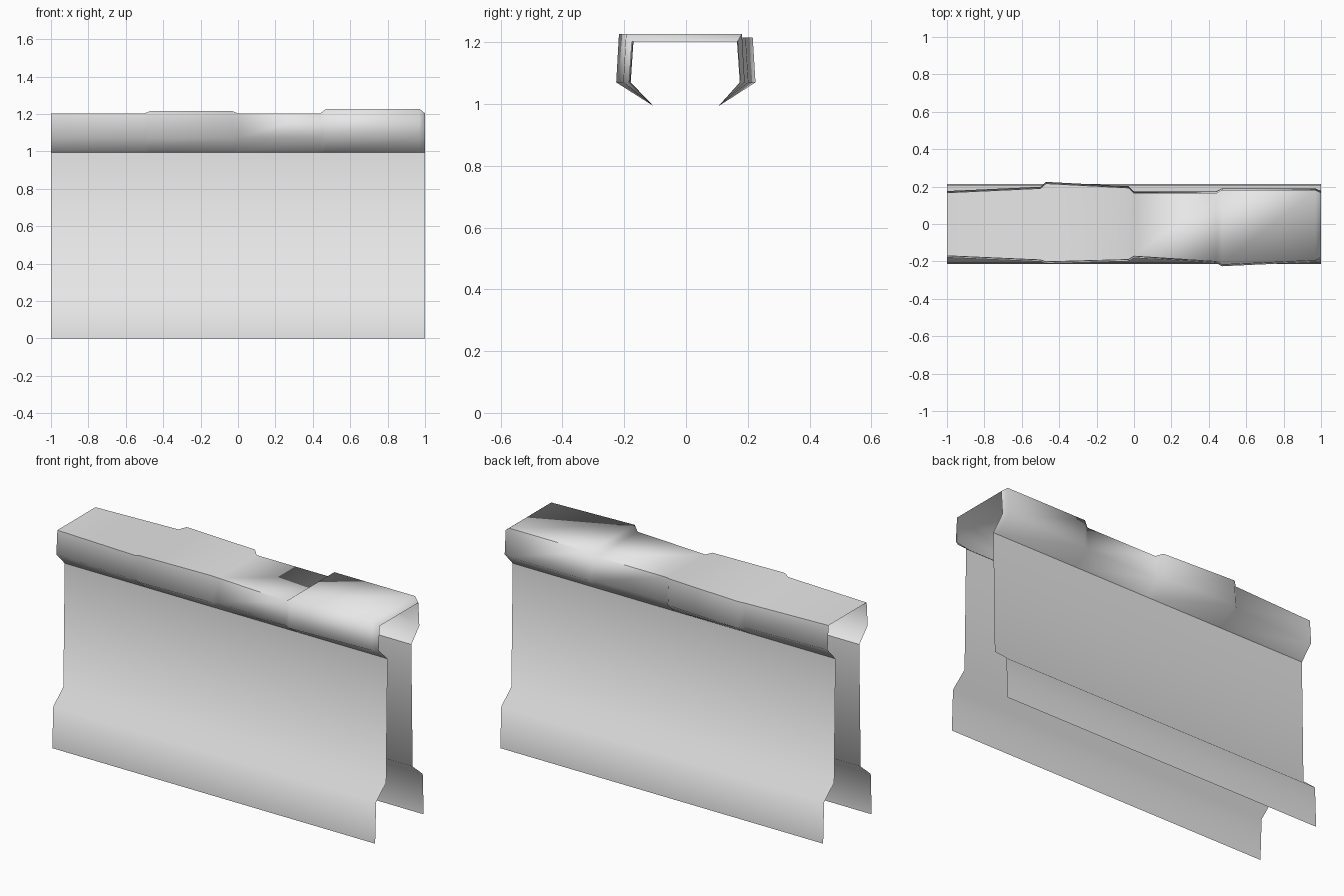
import bpy
import math

cube = bpy.data.objects.get("Cube")
if cube:
    bpy.data.objects.remove(cube, do_unlink=True)

# One plain grey for every part
grey = bpy.data.materials.new("light_grey")
grey.use_nodes = True
grey.diffuse_color = (0.8, 0.8, 0.8, 1)
grey.node_tree.nodes["Principled BSDF"].inputs["Base Color"].default_value = (0.8, 0.8, 0.8, 1)


def loft(name, sections):
    """Thin sheet through a row of equally long cross-sections."""
    n = len(sections[0])
    verts = [p for section in sections for p in section]
    faces = [(i * n + j, (i + 1) * n + j, (i + 1) * n + j + 1, i * n + j + 1)
             for i in range(len(sections) - 1) for j in range(n - 1)]
    mesh = bpy.data.meshes.new(name)
    mesh.from_pydata(verts, [], faces)
    mesh.materials.append(grey)
    obj = bpy.data.objects.new(name, mesh)
    bpy.context.collection.objects.link(obj)
    bpy.ops.object.select_all(action='DESELECT')
    obj.select_set(True)
    bpy.context.view_layer.objects.active = obj
    bpy.ops.object.shade_smooth_by_angle(angle=math.radians(70))
    return obj


# Side walls: flared foot, sloped shoulder, nearly upright panel
wall_profile = [(0.215, 0), (0.206, 0.23), (0.117, 0.305), (0.105, 0.993)]
front = [(-y, z) for y, z in wall_profile]
back = wall_profile[::-1]
for name, profile in (("front_wall", front), ("back_wall", back)):
    loft(name, [[(x, y, z) for y, z in profile] for x in (-1, 1)])

# Uneven coping: x, front top edge, back top edge, top height
stations = [
    (-1.00, 0.170, 0.167, 1.203),
    (-0.50, 0.192, 0.190, 1.203),
    (-0.47, 0.202, 0.216, 1.215),
    (-0.03, 0.190, 0.193, 1.215),
    (0.00, 0.172, 0.165, 1.203),
    (0.44, 0.200, 0.165, 1.203),
    (0.47, 0.217, 0.181, 1.227),
    (0.97, 0.194, 0.181, 1.227),
    (1.00, 0.175, 0.167, 1.203),
]
flare = 0.009
rim, drip = 1.07, 0.993
loft("coping", [
    [(x, -0.105, drip), (x, -f - flare, rim), (x, -f, top),
     (x, b, top), (x, b + flare, rim), (x, 0.105, drip)]
    for x, f, b, top in stations])
